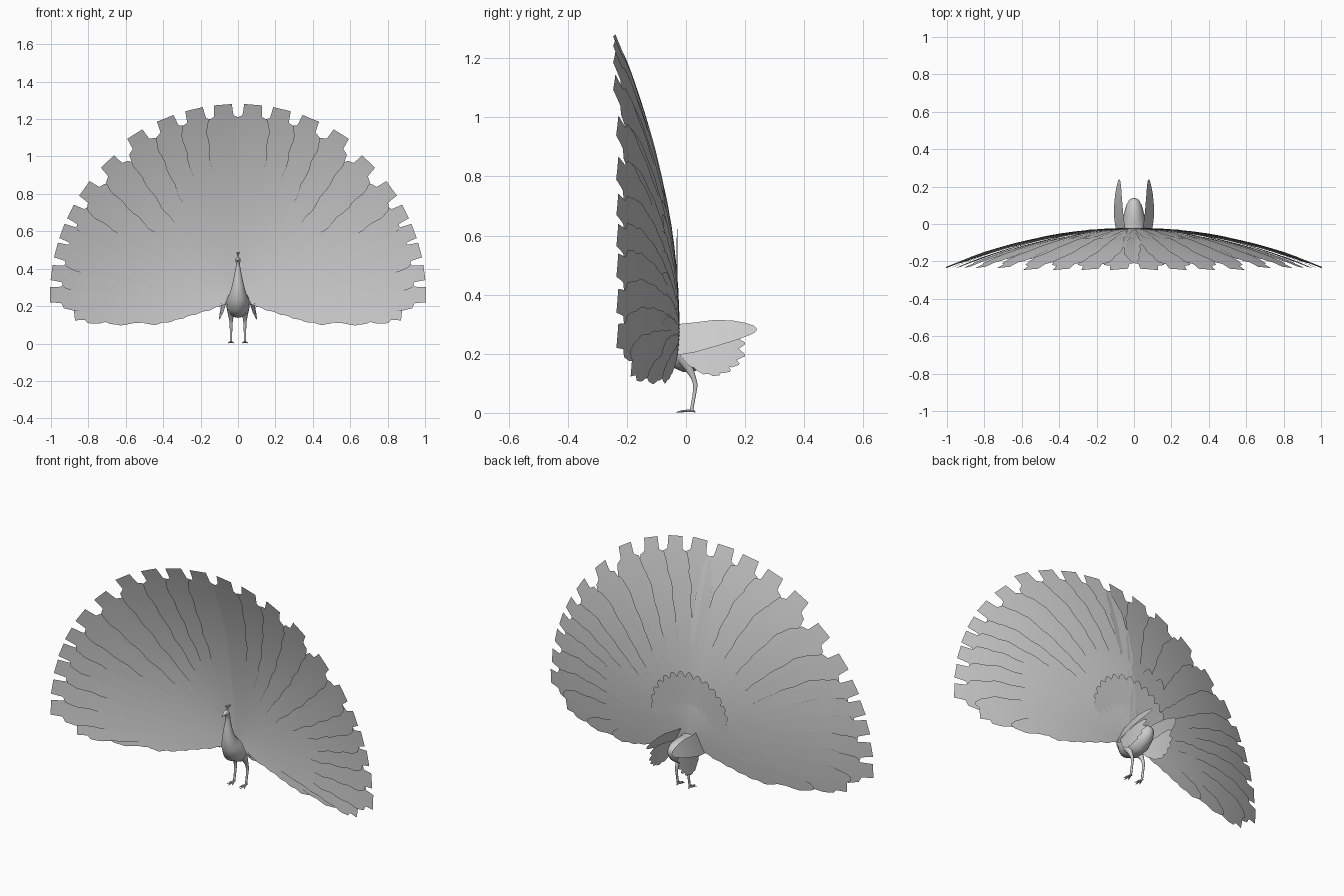
import bpy, bmesh
from math import sin, cos, pi, radians, hypot
from mathutils import Vector

cube = bpy.data.objects.get("Cube")
if cube:
    bpy.data.objects.remove(cube)

grey = bpy.data.materials.new("plain grey")
grey.use_nodes = True
tone = (0.6, 0.6, 0.6, 1)
grey.diffuse_color = tone
grey.node_tree.nodes["Principled BSDF"].inputs["Base Color"].default_value = tone
HUB_Y, HUB_Z = -0.03, 0.25


def finish(name, bm):
    mesh = bpy.data.meshes.new(name)
    bm.to_mesh(mesh)
    bm.free()
    mesh.materials.append(grey)
    obj = bpy.data.objects.new(name, mesh)
    bpy.context.collection.objects.link(obj)
    bpy.ops.object.select_all(action="DESELECT")
    obj.select_set(True)
    bpy.context.view_layer.objects.active = obj
    bpy.ops.object.shade_smooth_by_angle(angle=radians(40))
    return obj


def sheet(bm, rows, closed=False):
    """Skin a grid of points; closed joins each row into a ring."""
    grid = [[bm.verts.new(p) for p in row] for row in rows]
    n = len(grid[0])
    for a, b in zip(grid, grid[1:]):
        for i in range(n if closed else n - 1):
            j = (i + 1) % n
            bm.faces.new((a[i], a[j], b[j], b[i]))
    if closed:
        bm.faces.new(grid[0][::-1])
        bm.faces.new(grid[-1])
        bmesh.ops.recalc_face_normals(bm, faces=bm.faces)


def tube(bm, path, sides=8):
    """Loft oval rings along a path of (x, y, z, half width, half height)."""
    pts = [Vector(p[:3]) for p in path]
    rows = []
    for i, p in enumerate(path):
        t = (pts[min(i + 1, len(pts) - 1)] - pts[max(i - 1, 0)]).normalized()
        side = (Vector((1, 0, 0)) - t * t.x).normalized()
        up = t.cross(side)
        rows.append([pts[i] + side * p[3] * cos(2 * pi * k / sides)
                     + up * p[4] * sin(2 * pi * k / sides) for k in range(sides)])
    sheet(bm, rows, True)


def width_at(profile, t):
    for (t0, w0), (t1, w1) in zip(profile, profile[1:]):
        if t <= t1:
            return w0 + (w1 - w0) * (t - t0) / (t1 - t0)
    return profile[-1][1]


def feather(bm, angle, length, width, profile, shift=0.0, bowl=0.2, tilt=0.08, wave=0.05):
    """One fan feather, bent forward along the bowl and tilted to overlap its neighbour."""
    a = radians(angle)
    lean = tilt if cos(a) > 0 else -tilt
    stops = sorted({k / 24 for k in range(25)} | {p[0] for p in profile})
    rows = []
    for t in stops:
        half = width * width_at(profile, t) * (1 + wave * sin(t * 45))
        row = []
        for s in (-half, 0, half):
            r = t * length
            x, z = r * cos(a) - s * sin(a), r * sin(a) + s * cos(a)
            y = HUB_Y - bowl * hypot(x, z) ** 2 + shift + lean * s
            row.append((x, y, HUB_Z + z))
        rows.append(row)
    sheet(bm, rows)


SQUARE = [(0, 0.15), (0.3, 0.6), (0.6, 0.95), (0.85, 1.05), (0.925, 0.95), (0.94, 0.6), (1, 0.5)]
ROUND = [(0, 0.25), (0.3, 0.75), (0.7, 1), (0.9, 0.85), (0.97, 0.5), (1, 0.15)]

# Great fan: long square-tipped feathers, mirrored in pairs
ANGLES = [85.5, 76.8, 67.8, 57.6, 46, 35.2, 27, 20.5, 14.4, 7.4, 0.6, -6.4]
bm = bmesh.new()
for i, ang in enumerate(ANGLES):
    last = i == len(ANGLES) - 1
    length = 0.88 if last else (1.03 if i < 4 else 1.005)
    width = 0.055 if last else (0.092 if i < 6 else 0.078)
    for a in (ang, 180 - ang):
        feather(bm, a, length, width, SQUARE)
finish("long_tail_feathers", bm)

# Middle and short layers of the fan
bm = bmesh.new()
for a0, a1 in zip(ANGLES, ANGLES[1:] + [-14]):
    mid = (a0 + a1) / 2
    for a in (mid, 180 - mid):
        feather(bm, a, 0.9 if mid > -8 else 0.72, 0.06 if mid > -8 else 0.045, ROUND, 0.004)
feather(bm, 90, 0.93, 0.06, ROUND, 0.004)
finish("middle_tail_feathers", bm)

bm = bmesh.new()
for k in range(23):
    feather(bm, -14 + k * 208 / 22, 0.53, 0.042, ROUND, 0.007, wave=0.08)
finish("short_tail_feathers", bm)

# Small upright fan behind the great one
bm = bmesh.new()
for k in range(15):
    a = 30 + k * 120 / 14
    feather(bm, a, 0.175 + 0.2 * sin(radians(a)), 0.034, ROUND, 0.0, 0.0, 0.05, 0.02)
finish("rear_tail_fan", bm)

# Body, neck, head and beak in one loft
bm = bmesh.new()
tube(bm, [(0, y, z, w, h) for y, z, w, h in (
    (0.14, 0.235, 0.006, 0.008), (0.13, 0.235, 0.025, 0.03), (0.1, 0.23, 0.042, 0.052),
    (0.05, 0.215, 0.055, 0.07), (0, 0.21, 0.063, 0.073), (-0.04, 0.225, 0.061, 0.068),
    (-0.07, 0.26, 0.047, 0.048), (-0.085, 0.31, 0.032, 0.033), (-0.09, 0.36, 0.021, 0.022),
    (-0.09, 0.41, 0.012, 0.014), (-0.093, 0.435, 0.012, 0.015), (-0.102, 0.449, 0.014, 0.016),
    (-0.115, 0.451, 0.011, 0.012), (-0.127, 0.447, 0.006, 0.006), (-0.145, 0.44, 0.001, 0.001))], 20)
finish("body", bm)

# Head crest
bm = bmesh.new()
for k in range(-2, 3):
    tube(bm, [(0, -0.098, 0.458, 0.0015, 0.0015),
              (k * 0.002, -0.09 + k * 0.005, 0.475, 0.001, 0.001),
              (k * 0.003, -0.087 + k * 0.007, 0.483, 0.003, 0.003),
              (k * 0.003, -0.086 + k * 0.007, 0.488, 0.001, 0.001)], 6)
finish("crest", bm)


# Wings: a smooth cover over a fan of flight feathers
def cover_x(y, z):
    u = (y + 0.03) / 0.27
    return 0.04 + 0.025 * u + 0.012 * sin(pi * u) + 0.5 * (0.31 - z)


def flight_x(y, z):
    u = (y + 0.03) / 0.27
    return 0.052 + 0.015 * u + 0.012 * sin(pi * u) + 0.2 * (0.3 - z)


COVER = [(-0.03, 0.195, 0.3), (0.03, 0.205, 0.306), (0.1, 0.225, 0.315), (0.16, 0.243, 0.312),
         (0.2, 0.257, 0.305), (0.23, 0.27, 0.295), (0.238, 0.278, 0.286)]
TIPS = [(0.2, 0.235), (0.2, 0.195), (0.18, 0.165), (0.15, 0.142), (0.115, 0.13), (0.08, 0.135), (0.04, 0.16)]
for side, word in ((1, "left"), (-1, "right")):
    bm = bmesh.new()
    rows = []
    for y, low, high in COVER:
        zs = [low + (high - low) * k / 5 for k in range(6)]
        rows.append([(side * cover_x(y, z), y, z) for z in zs])
    sheet(bm, rows)
    finish(word + "_wing_cover", bm)

    bm = bmesh.new()
    for i, (ty, tz) in enumerate(TIPS):
        root, tip = Vector((-0.03, 0.225)), Vector((ty, tz))
        run = tip - root
        across = Vector((-run.y, run.x)).normalized()
        rows = []
        for k in range(11):
            c = root + run * k / 10
            half = 0.021 * width_at(ROUND, k / 10)
            row = []
            for s in (-half, 0, half):
                p = c + across * s
                row.append((side * (flight_x(p.x, p.y) - 0.001 * i), p.x, p.y))
            rows.append(row)
        sheet(bm, rows)
    finish(word + "_flight_feathers", bm)

    # Leg with three front toes and one back toe
    bm = bmesh.new()
    x = side * 0.037
    tube(bm, [(x, y, z, r, r) for y, z, r in (
        (-0.015, 0.19, 0.024), (0.008, 0.155, 0.016), (0.025, 0.12, 0.009), (0.032, 0.095, 0.008),
        (0.028, 0.06, 0.006), (0.018, 0.006, 0.006))], 10)
    for dx, ty in ((-0.016, -0.02), (0, -0.033), (0.016, -0.02), (0, 0.032)):
        tube(bm, [(x, 0.018, 0.008, 0.005, 0.005), (x + dx * 0.6, 0.018 + (ty - 0.018) * 0.6, 0.006, 0.004, 0.004),
                  (x + dx, ty, 0.002, 0.001, 0.001)], 6)
    finish(word + "_leg", bm)
